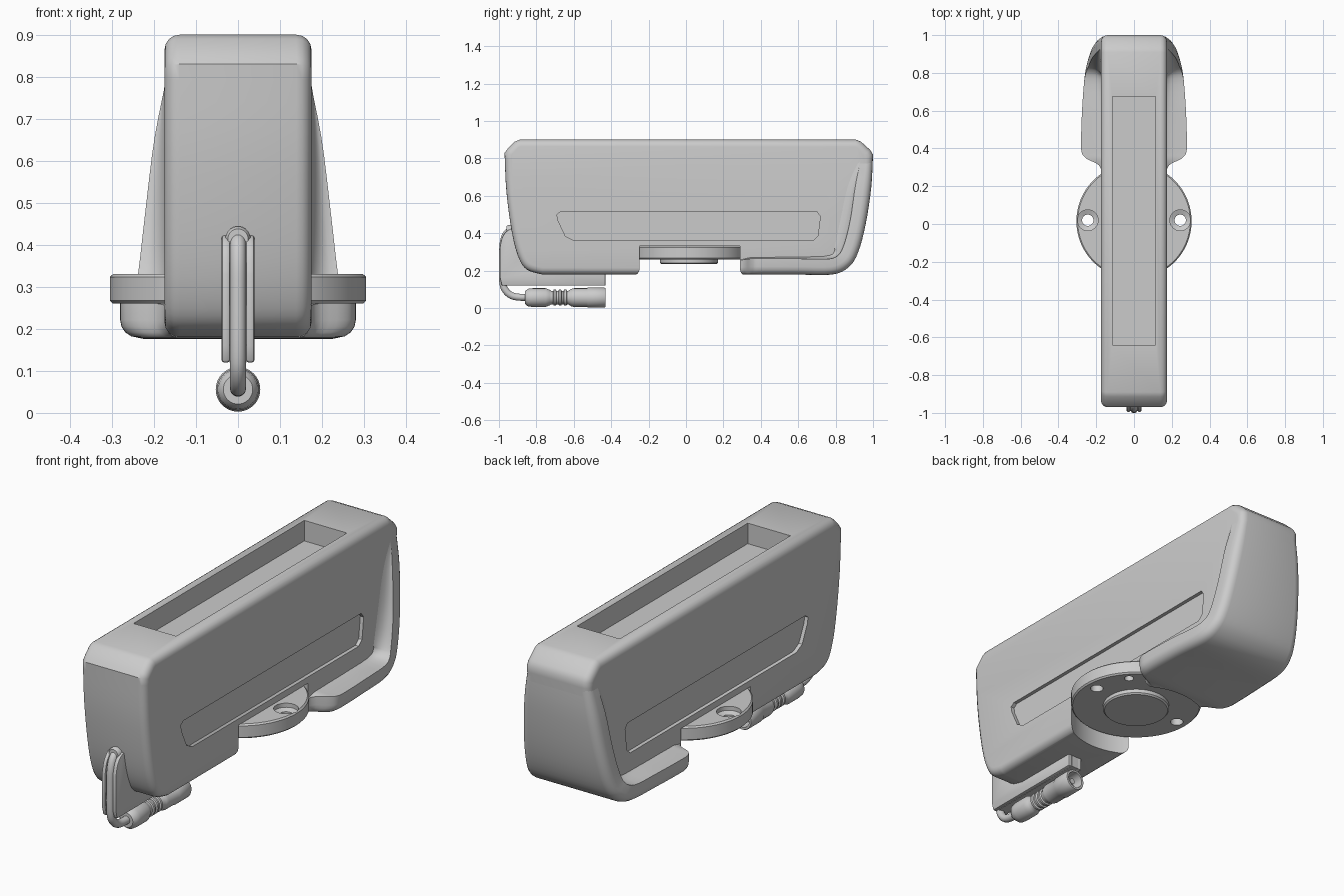
import bpy, bmesh, math
from mathutils import Vector

if "Cube" in bpy.data.objects:
    bpy.data.objects.remove(bpy.data.objects["Cube"])


def smooth(pts, n=5):
    """Catmull-Rom through tuples of any length."""
    out = []
    for i in range(len(pts) - 1):
        p0, p1, p2, p3 = pts[max(i - 1, 0)], pts[i], pts[i + 1], pts[min(i + 2, len(pts) - 1)]
        for k in range(n):
            t = k / n
            out.append(tuple(0.5 * (2 * b + (c - a) * t + (2 * a - 5 * b + 4 * c - d) * t * t
                                    + (3 * b - a - 3 * c + d) * t ** 3)
                             for a, b, c, d in zip(p0, p1, p2, p3)))
    return out + [tuple(pts[-1])]


def make(name, bm):
    bmesh.ops.remove_doubles(bm, verts=bm.verts, dist=1e-5)
    bmesh.ops.recalc_face_normals(bm, faces=bm.faces)
    me = bpy.data.meshes.new(name)
    bm.to_mesh(me)
    bm.free()
    ob = bpy.data.objects.new(name, me)
    bpy.context.collection.objects.link(ob)
    return ob


def loft(name, rings, caps=True):
    bm = bmesh.new()
    vs = [[bm.verts.new(p) for p in r] for r in rings]
    n = len(vs[0])
    for a, b in zip(vs, vs[1:]):
        for i in range(n):
            j = (i + 1) % n
            bm.faces.new((a[i], a[j], b[j], b[i]))
    if caps:
        bm.faces.new(vs[0])
        bm.faces.new(vs[-1])
    return make(name, bm)


def prism(name, pts, x0, x1):
    return loft(name, [[(x, y, z) for y, z in pts] for x in (x0, x1)])


def revolve(name, prof, loc, axis='Z', n=64):
    """Lathe (radius, height) pairs about a z or y axis."""
    rings = []
    for r, h in prof:
        ring = []
        for i in range(n):
            a = 2 * math.pi * i / n
            u, v, r2 = math.cos(a), math.sin(a), max(r, 1e-7)
            p = (r2 * u, r2 * v, h) if axis == 'Z' else (r2 * u, h, r2 * v)
            ring.append(Vector(p) + Vector(loc))
        rings.append(ring)
    bm = bmesh.new()
    vs = [[bm.verts.new(p) for p in r] for r in rings]
    for a, b in zip(vs, vs[1:]):
        for i in range(n):
            j = (i + 1) % n
            bm.faces.new((a[i], a[j], b[j], b[i]))
    bmesh.ops.remove_doubles(bm, verts=bm.verts, dist=1e-5)
    bmesh.ops.dissolve_degenerate(bm, edges=bm.edges, dist=1e-6)
    return make(name, bm)


def bevel(ob, w, seg=4):
    m = ob.modifiers.new("bevel", 'BEVEL')
    m.width, m.segments, m.limit_method, m.angle_limit = w, seg, 'ANGLE', math.radians(50)


def cut(ob, *cutters):
    for c in cutters:
        m = ob.modifiers.new("cut", 'BOOLEAN')
        m.operation, m.solver, m.object = 'DIFFERENCE', 'EXACT', c
        c.hide_render = True


def finish(ob, angle=35):
    """Apply the modifiers and shade smooth."""
    bpy.context.view_layer.update()
    me = bpy.data.meshes.new_from_object(ob.evaluated_get(bpy.context.evaluated_depsgraph_get()))
    ob.modifiers.clear()
    ob.data = me
    bpy.ops.object.select_all(action='DESELECT')
    ob.select_set(True)
    bpy.context.view_layer.objects.active = ob
    bpy.ops.object.shade_smooth_by_angle(angle=math.radians(angle))


# main housing: side profile extruded across x
back = smooth([(.78, .18), (.87, .22), (.92, .3), (.96, .45), (.99, .65), (1, .82)], 4)
front = smooth([(-.97, .83), (-.96, .62), (-.93, .4), (-.895, .27), (-.85, .205), (-.77, .18)], 4)
top = [(.985, .845), (.935, .89), (.91, .9), (-.89, .9), (-.915, .89), (-.955, .85)]
housing = prism("housing", back + top + front, -.175, .175)
bevel(housing, .036)

# cutters: mount notch, top tray, side grip recesses
notch = revolve("notch_cutter", [(0, -.1), (.32, -.1), (.32, .331), (0, .331)], (0, .02, 0))
tray = prism("tray_cutter", [(-.64, .8), (.675, .8), (.675, 1), (-.64, 1)], -.115, .115)
grip = [(-.6, .362), (.68, .362), (.705, .385), (.718, .49), (.7, .515),
        (-.67, .515), (-.69, .5), (-.685, .47), (-.645, .385)]
grips = [prism("grip_cutter", grip, *sorted((s * .157, s * .3))) for s in (1, -1)]
cut(housing, notch, tray, *grips)
finish(housing)

# flared rear skirt: columns are y, z, half width, edge depth, fillet length
path = smooth([(.25, .18, .165, .07, .01), (.31, .18, .185, .08, .01), (.345, .18, .25, .085, .01),
               (.38, .18, .277, .085, .01), (.45, .18, .28, .085, .012), (.6, .18, .275, .085, .015),
               (.78, .18, .262, .085, .03), (.87, .22, .25, .085, .05), (.92, .3, .238, .085, .08),
               (.96, .45, .222, .085, .1), (.99, .65, .198, .085, .09), (.998, .82, .165, .06, .04)], 4)
rings = []
for i, (y, z, w, d, c) in enumerate(path):
    a, b = path[max(i - 1, 0)], path[min(i + 1, len(path) - 1)]
    t = Vector((0, b[0] - a[0], b[1] - a[1])).normalized()
    nrm = Vector((0, -t.z, t.y))
    r = d * .5
    half = [(w - r + r * math.sin(k * math.pi / 8), r - r * math.cos(k * math.pi / 8)) for k in range(5)]
    for k in range(7):
        s = k / 6
        half.append(((1 - s) ** 2 * w + 2 * s * (1 - s) * .178 + s * s * .165, d + c * s * s))
    half.append((.12, d + c))
    sec = half + [(-x, e) for x, e in reversed(half)]
    rings.append([Vector((x, y, z)) + nrm * (e - .001) for x, e in sec])
skirt = loft("rear_skirt", rings)
cut(skirt, notch)
finish(skirt, 40)

# round mounting plate with raised boss and screw holes
plate = revolve("mounting_plate", [(0, .235), (.148, .235), (.155, .242), (.155, .26), (.298, .26),
                                   (.305, .267), (.305, .323), (.298, .33), (0, .33)], (0, .015, 0), n=96)
screws = [revolve("screw_cutter", [(0, .2), (.03, .2), (.03, .3), (.055, .31), (.055, .4), (0, .4)],
                  (s * .245, .02, 0), n=32) for s in (1, -1)]
pin = revolve("pin_cutter", [(0, .2), (.022, .2), (.022, .29), (0, .29)], (.19, .19, 0), n=24)
cut(plate, *screws, pin)
finish(plate)

# cable guide: two cheek plates around a recessed web
cheek = smooth([(-.9, .42), (-.945, .42), (-.98, .385), (-.995, .33)], 4) + [
    (-.995, .16), (-.985, .12), (-.43, .12), (-.43, .2), (-.8, .2), (-.86, .3)]
for s, side in ((1, "right"), (-1, "left")):
    ob = prism("cable_guide_" + side, cheek, *sorted((s * .019, s * .039)))
    bevel(ob, .006, 2)
    finish(ob)
web = prism("cable_guide_web", [(-.9, .4), (-.96, .36), (-.965, .12), (-.431, .122), (-.431, .2), (-.8, .2),
                                (-.86, .3)], -.02, .02)
finish(web)
collar = revolve("cable_collar", [(0, -.96), (.024, -.96), (.03, -.95), (.03, -.9), (0, -.9)],
                 (0, 0, .414), 'Y', 32)
finish(collar)

# cable swept along a curve
cu = bpy.data.curves.new("cable_path", 'CURVE')
cu.dimensions, cu.bevel_depth, cu.bevel_resolution = '3D', .019, 5
route = smooth([(-.9, .412), (-.95, .408), (-.975, .36), (-.981, .28), (-.981, .15), (-.965, .095),
                (-.92, .062), (-.84, .057)])
sp = cu.splines.new('POLY')
sp.points.add(len(route) - 1)
for p, (y, z) in zip(sp.points, route):
    p.co = (0, y, z, 1)
tmp = bpy.data.objects.new("cable_path", cu)
bpy.context.collection.objects.link(tmp)
bpy.context.view_layer.update()
cable_mesh = bpy.data.meshes.new_from_object(tmp.evaluated_get(bpy.context.evaluated_depsgraph_get()))
bpy.data.objects.remove(tmp)
cable = bpy.data.objects.new("cable", cable_mesh)
bpy.context.collection.objects.link(cable)
finish(cable)

# lathed plug with ribbed waist and open socket end
plug = [(0, -.86), (.035, -.86), (.047, -.845), (.05, -.82), (.05, -.75), (.042, -.73), (.036, -.72)]
for k in range(3):
    y = -.71 + k * .028
    plug += [(.036, y), (.043, y + .003), (.043, y + .014), (.036, y + .018)]
plug += [(.036, -.63), (.046, -.615), (.05, -.6), (.05, -.53), (.053, -.525), (.053, -.435), (.05, -.43),
         (.04, -.43), (.04, -.49), (.014, -.49), (.014, -.45), (0, -.45)]
finish(revolve("cable_plug", plug, (0, 0, .056), 'Y', 40))

# remove the helpers
for ob in [notch, tray, pin] + grips + screws:
    bpy.data.objects.remove(ob)
